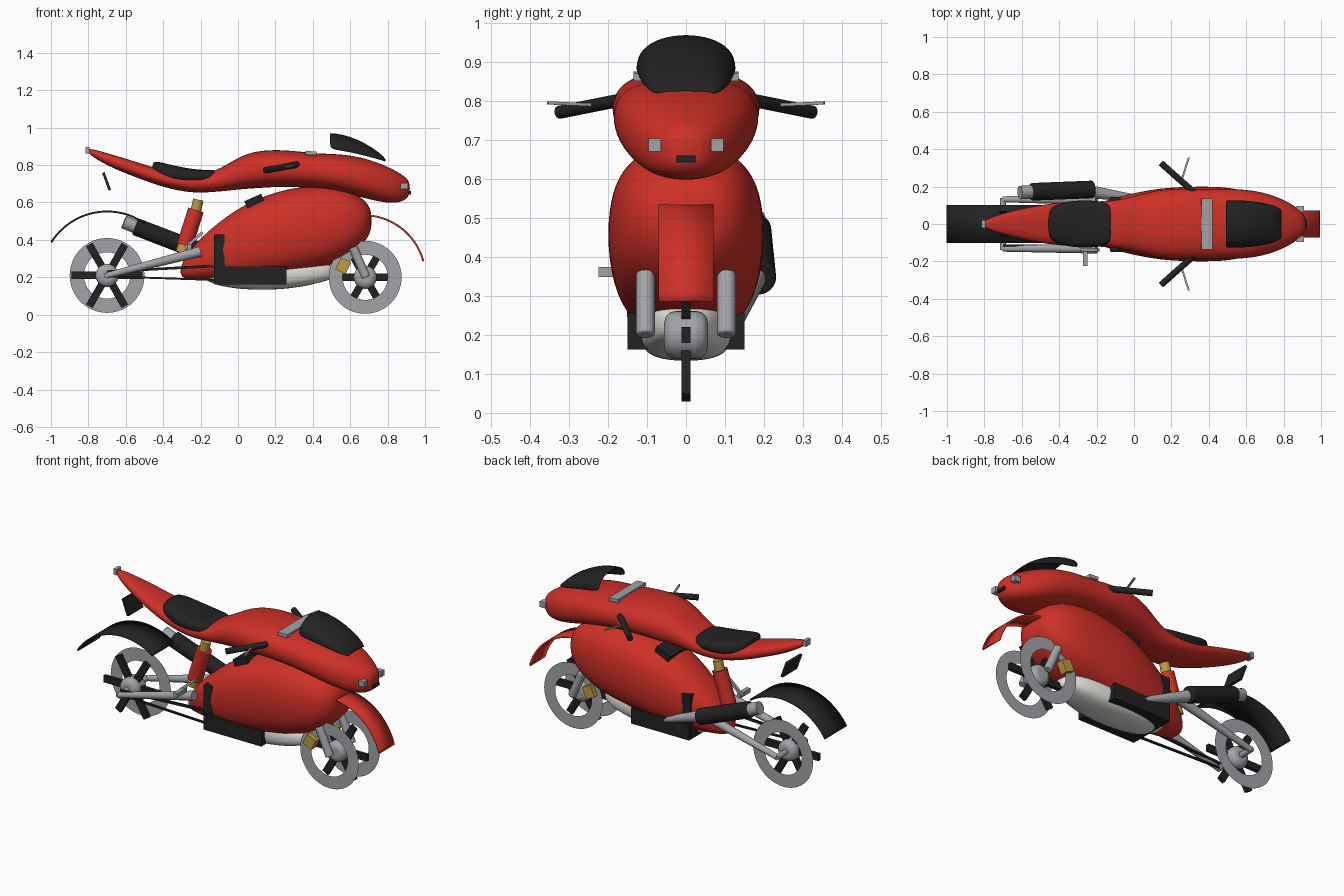
import bpy, bmesh
from math import cos, sin, pi, radians, copysign
from mathutils import Vector, Matrix

default_cube = bpy.data.objects.get("Cube")
if default_cube:
    bpy.data.objects.remove(default_cube, do_unlink=True)


def material(name, color):
    mat = bpy.data.materials.new(name)
    mat.use_nodes = True
    rgba = (*color, 1)
    mat.diffuse_color = rgba
    shader = next(n for n in mat.node_tree.nodes if n.type == 'BSDF_PRINCIPLED')
    shader.inputs["Base Color"].default_value = rgba
    return mat


RED = material("red paint", (.62, .03, .02))
BLACK = material("black plastic", (.016, .016, .016))
GRAY = material("gray metal", (.36, .37, .39))
WHITE = material("white belly", (.76, .75, .71))
GOLD = material("gold metal", (.52, .32, .05))


def finish(bm, name, mat, smooth=True, subdivide=0, bevel=0, thickness=0):
    bmesh.ops.recalc_face_normals(bm, faces=bm.faces)
    mesh = bpy.data.meshes.new(name)
    bm.to_mesh(mesh)
    bm.free()
    obj = bpy.data.objects.new(name, mesh)
    bpy.context.collection.objects.link(obj)
    mesh.materials.append(mat)
    if thickness:
        solid = obj.modifiers.new("Solidify", 'SOLIDIFY')
        solid.thickness = thickness
        solid.offset = 0
    if bevel:
        mod = obj.modifiers.new("Bevel", 'BEVEL')
        mod.width = bevel
        mod.segments = 3
        mod.limit_method = 'ANGLE'
    if subdivide:
        mod = obj.modifiers.new("Subdivision", 'SUBSURF')
        mod.levels = mod.render_levels = subdivide
    if smooth:
        bpy.ops.object.select_all(action='DESELECT')
        obj.select_set(True)
        bpy.context.view_layer.objects.active = obj
        bpy.ops.object.shade_smooth_by_angle(angle=radians(40))
    return obj


def power(value, exponent):
    return copysign(abs(value) ** exponent, value)


def skin(bm, rings, closed):
    """Bridge neighbouring rings of vertices with quads."""
    for a, b in zip(rings, rings[1:]):
        count = len(a)
        for i in range(count if closed else count - 1):
            j = (i + 1) % count
            bm.faces.new((a[i], a[j], b[j], b[i]))


def loft(name, mat, sections, squareness=2.5, count=16):
    """Rounded body through sections of (x, bottom, top, half width)."""
    bm = bmesh.new()
    rings = []
    for x, low, high, width in sections:
        ring = []
        for i in range(count):
            a = 2 * pi * i / count
            y = width * power(cos(a), 2 / squareness)
            z = (low + high) / 2 + (high - low) / 2 * power(sin(a), 2 / squareness)
            ring.append(bm.verts.new((x, y, z)))
        rings.append(ring)
    skin(bm, rings, True)
    bm.faces.new(rings[0])
    bm.faces.new(rings[-1])
    return finish(bm, name, mat, subdivide=2)


def box(name, mat, start, end, width, height, bevel=0):
    """Box running from start to end; width is sideways."""
    start, end = Vector(start), Vector(end)
    axis = end - start
    turn = axis.to_track_quat('X', 'Z').to_matrix().to_4x4()
    size = Matrix.Diagonal((axis.length, width, height, 1))
    bm = bmesh.new()
    bmesh.ops.create_cube(bm, size=1, matrix=Matrix.Translation((start + end) / 2) @ turn @ size)
    return finish(bm, name, mat, smooth=False, bevel=bevel)


def tube(name, mat, start, end, r1, r2=None, bevel=0):
    start, end = Vector(start), Vector(end)
    axis = end - start
    turn = axis.to_track_quat('Z', 'Y').to_matrix().to_4x4()
    bm = bmesh.new()
    bmesh.ops.create_cone(bm, cap_ends=True, segments=24, radius1=r1, radius2=r2 or r1,
                          depth=axis.length, matrix=Matrix.Translation((start + end) / 2) @ turn)
    return finish(bm, name, mat, bevel=bevel)


def arc_strip(name, mat, center, radius, first, last, half):
    """Thin mudguard bent around a wheel centre."""
    bm = bmesh.new()
    rings = []
    for i in range(25):
        a = radians(first + (last - first) * i / 24)
        x, z = center[0] + radius * cos(a), center[1] + radius * sin(a)
        rings.append([bm.verts.new((x, y, z)) for y in (-half, half)])
    skin(bm, rings, False)
    return finish(bm, name, mat, thickness=.01)


def rim_disc(name, center, y, inner, outer):
    """Flat ring facing sideways."""
    bm = bmesh.new()
    rings = [[bm.verts.new((center[0] + r * cos(2 * pi * i / 48), y,
                            center[1] + r * sin(2 * pi * i / 48))) for i in range(48)]
             for r in (inner, outer)]
    skin(bm, rings, True)
    return finish(bm, name, GRAY, smooth=False)


# Upper body: tail, tank and nose in one sweep
loft("upper_body", RED, [
    (-.81, .865, .895, .02), (-.7, .795, .865, .06), (-.55, .735, .82, .095),
    (-.4, .68, .77, .118), (-.25, .648, .748, .125), (-.12, .655, .762, .122),
    (0, .668, .845, .15), (.1, .675, .88, .182), (.25, .685, .885, .196),
    (.42, .675, .862, .187), (.55, .655, .862, .192), (.68, .62, .84, .178),
    (.8, .593, .795, .135), (.88, .6, .75, .085), (.92, .635, .715, .04)])

# Lower fairing and belly
loft("lower_fairing", RED, [
    (-.31, .2, .26, .05), (-.25, .185, .36, .09), (-.15, .18, .46, .13),
    (0, .18, .575, .17), (.15, .19, .645, .197), (.3, .215, .685, .204),
    (.45, .245, .697, .204), (.55, .285, .682, .192), (.63, .335, .65, .168),
    (.69, .4, .605, .125), (.715, .46, .55, .07)])
loft("belly_pan", WHITE, [
    (-.2, .2, .25, .04), (-.12, .155, .28, .09), (.02, .133, .3, .12),
    (.2, .13, .3, .125), (.36, .15, .3, .115), (.47, .18, .28, .08),
    (.53, .2, .25, .03)], squareness=2.8)

# Engine covers
box("engine_cover", BLACK, (-.125, 0, .21), (.26, 0, .21), .3, .095)
box("engine_column", BLACK, (-.1, 0, .17), (-.1, 0, .43), .29, .055)
box("air_box", BLACK, (.05, 0, .57), (.14, 0, .61), .2, .08)

# Seat
loft("seat", BLACK, [
    (-.46, .74, .822, .07), (-.42, .72, .818, .105), (-.34, .7, .797, .126),
    (-.23, .7, .776, .13), (-.15, .7, .774, .117), (-.11, .71, .775, .09)], squareness=3)

# Windscreen: open arched shell
bm = bmesh.new()
arches = []
for x, low, high, width in [(.49, .885, .97, .126), (.56, .875, .962, .126),
                            (.64, .86, .935, .12), (.72, .838, .89, .107),
                            (.77, .825, .85, .09), (.79, .818, .825, .07)]:
    arches.append([bm.verts.new((x, width * cos(pi * i / 12),
                                 low + (high - low) * sin(pi * i / 12) ** .8))
                   for i in range(13)])
skin(bm, arches, False)
finish(bm, "windscreen", BLACK, subdivide=1, thickness=.006)

# Dash bar, nose slit and tail light
box("dash_bar", GRAY, (.36, 0, .866), (.42, 0, .862), .27, .02)
box("nose_slit", BLACK, (.87, 0, .652), (.925, 0, .652), .05, .018)
box("tail_light", GRAY, (-.815, 0, .88), (-.795, 0, .88), .045, .035)

# Wheels: side discs, hub and spokes
wheels = {"rear": ((-.7, .21), .2, (.075,)), "front": ((.68, .2), .195, (-.1, .1))}
for end, (center, radius, sides) in wheels.items():
    cx, cz = center
    for number, y in enumerate(sides):
        rim_disc(f"{end}_rim_disc_{number}", center, y, radius * .62, radius)
    tube(f"{end}_hub", GRAY, (cx, -.056, cz), (cx, .056, cz), .062, bevel=.03)
    for i in range(6):
        a = i * pi / 3
        dx, dz = cos(a) * radius, sin(a) * radius
        box(f"{end}_spoke_{i}", BLACK, (cx + dx * .2, 0, cz + dz * .2),
            (cx + dx * .95, 0, cz + dz * .95), .022, .04)

# Mudguards and number plate
arc_strip("rear_mudguard", BLACK, (-.7, .2), .352, 148, 55, .102)
arc_strip("front_mudguard", RED, (.67, .2), .332, 15, 100, .071)
box("number_plate", BLACK, (-.72, 0, .76), (-.685, 0, .665), .14, .014)

# Rear shock absorber
tube("shock_body", RED, (-.285, 0, .37), (-.225, 0, .56), .043)
tube("shock_top", GOLD, (-.226, 0, .555), (-.212, 0, .615), .028)
tube("shock_base", GOLD, (-.3, 0, .33), (-.284, 0, .375), .035)

# Drive chain on the right-hand side
box("chain_upper", BLACK, (-.7, -.115, .23), (-.05, -.115, .265), .012, .014)
box("chain_lower", BLACK, (-.7, -.115, .205), (-.1, -.115, .185), .012, .01)

# Foot peg and pedal lever
box("foot_peg", GRAY, (-.26, -.13, .362), (-.26, -.225, .362), .025, .025)
box("pedal_lever", GRAY, (-.28, -.14, .36), (-.19, -.14, .44), .016, .016)
tube("axle", GRAY, (-.7, -.14, .21), (-.7, .14, .21), .016)

# Exhaust
tube("exhaust_pipe", GRAY, (.05, .13, .235), (-.27, .178, .362), .018, .036)
tube("exhaust_silencer", BLACK, (-.22, .185, .345), (-.55, .172, .472), .047, bevel=.008)
tube("exhaust_tip", GRAY, (-.54, .172, .468), (-.61, .168, .496), .036)

# Paired parts
for s, side in ((-1, "right"), (1, "left")):
    tube(f"{side}_swingarm", GRAY, (-.7, s * .132, .21), (-.2, s * .13, .338), .016, .028)
    tube(f"{side}_fork", GRAY, (.615, s * .104, .36), (.685, s * .104, .2), .024, bevel=.006)
    box(f"{side}_caliper", GOLD, (.535, s * .105, .275), (.59, s * .105, .248), .045, .07)
    tube(f"{side}_handlebar", BLACK, (.32, s * .17, .803), (.145, s * .325, .772), .017)
    box(f"{side}_hand_lever", GRAY, (.25, s * .22, .79), (.293, s * .355, .796), .01, .008)
    box(f"{side}_headlight", GRAY, (.87, s * .08, .688), (.908, s * .08, .688), .032, .034)
